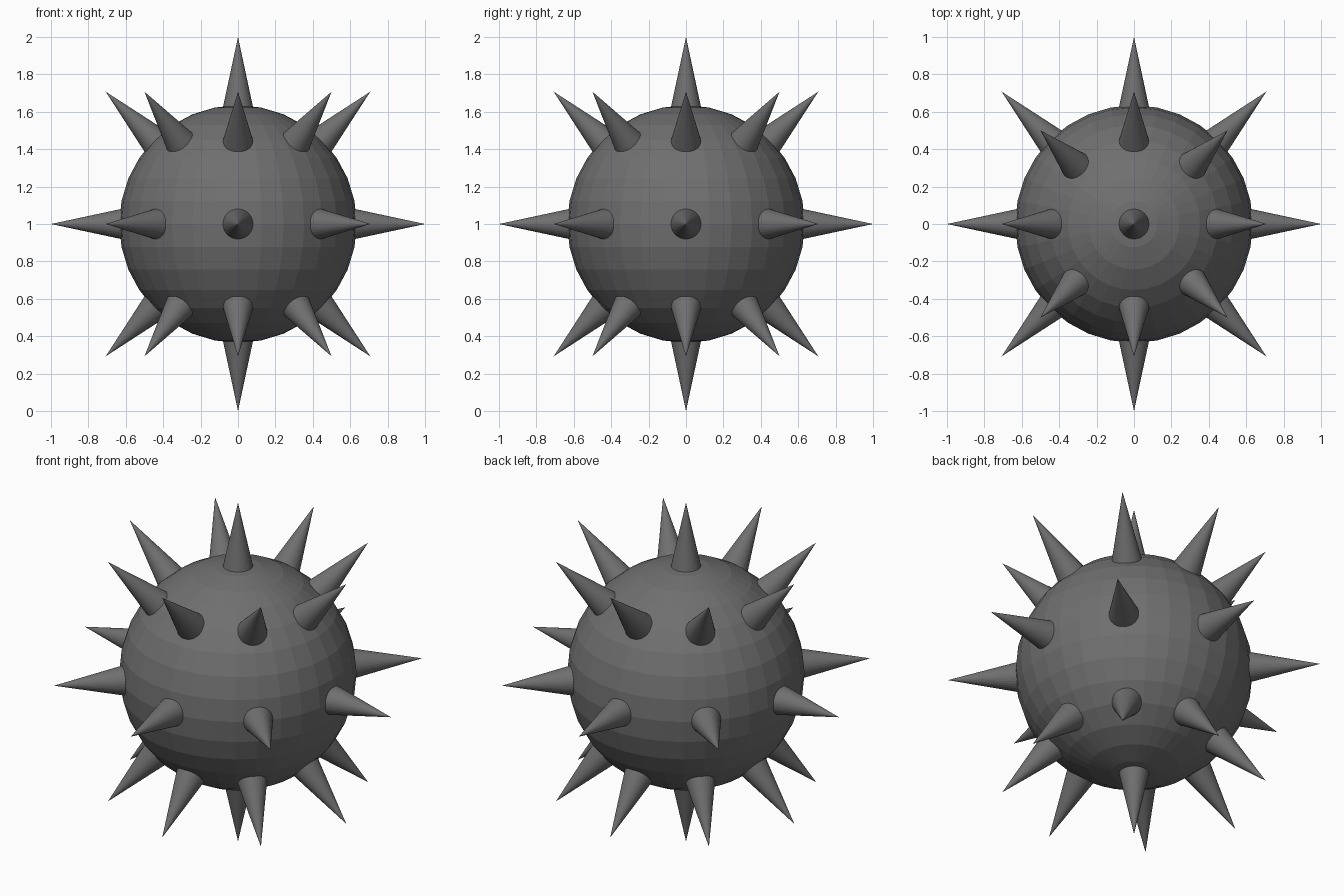
import bpy
import math
from mathutils import Vector

if "Cube" in bpy.data.objects:
    bpy.data.objects.remove(bpy.data.objects["Cube"])

CENTRE = Vector((0, 0, 1))
BALL_RADIUS = 0.635
SPIKE_BASE = 0.58      # distance from centre, hidden inside the ball
SPIKE_TIP = 1.0
SPIKE_RADIUS = 0.09

metal = bpy.data.materials.new("dark_grey_metal")
metal.diffuse_color = (0.16, 0.16, 0.16, 1)
metal.use_nodes = True
metal.node_tree.nodes["Principled BSDF"].inputs["Base Color"].default_value = metal.diffuse_color


def finish(name):
    obj = bpy.context.object
    obj.name = name
    obj.data.materials.append(metal)
    return obj


def spike(name, direction):
    """Cone pointing straight out from the ball centre."""
    bpy.ops.mesh.primitive_cone_add(
        vertices=32, radius1=SPIKE_RADIUS, radius2=0,
        depth=SPIKE_TIP - SPIKE_BASE,
        location=CENTRE + direction * (SPIKE_TIP + SPIKE_BASE) / 2,
        rotation=direction.to_track_quat('Z', 'Y').to_euler())
    finish(name)


# Faceted ball
bpy.ops.mesh.primitive_uv_sphere_add(segments=32, ring_count=16,
                                     radius=BALL_RADIUS, location=CENTRE)
finish("ball")

# Spikes at the poles
spike("top_spike", Vector((0, 0, 1)))
spike("bottom_spike", Vector((0, 0, -1)))

# Three rings of eight spikes
for ring, elevation in (("lower", -45), ("middle", 0), ("upper", 45)):
    e = math.radians(elevation)
    for i in range(8):
        a = i * math.pi / 4
        spike(f"{ring}_spike_{i + 1}",
              Vector((math.cos(e) * math.cos(a),
                      math.cos(e) * math.sin(a),
                      math.sin(e))))
